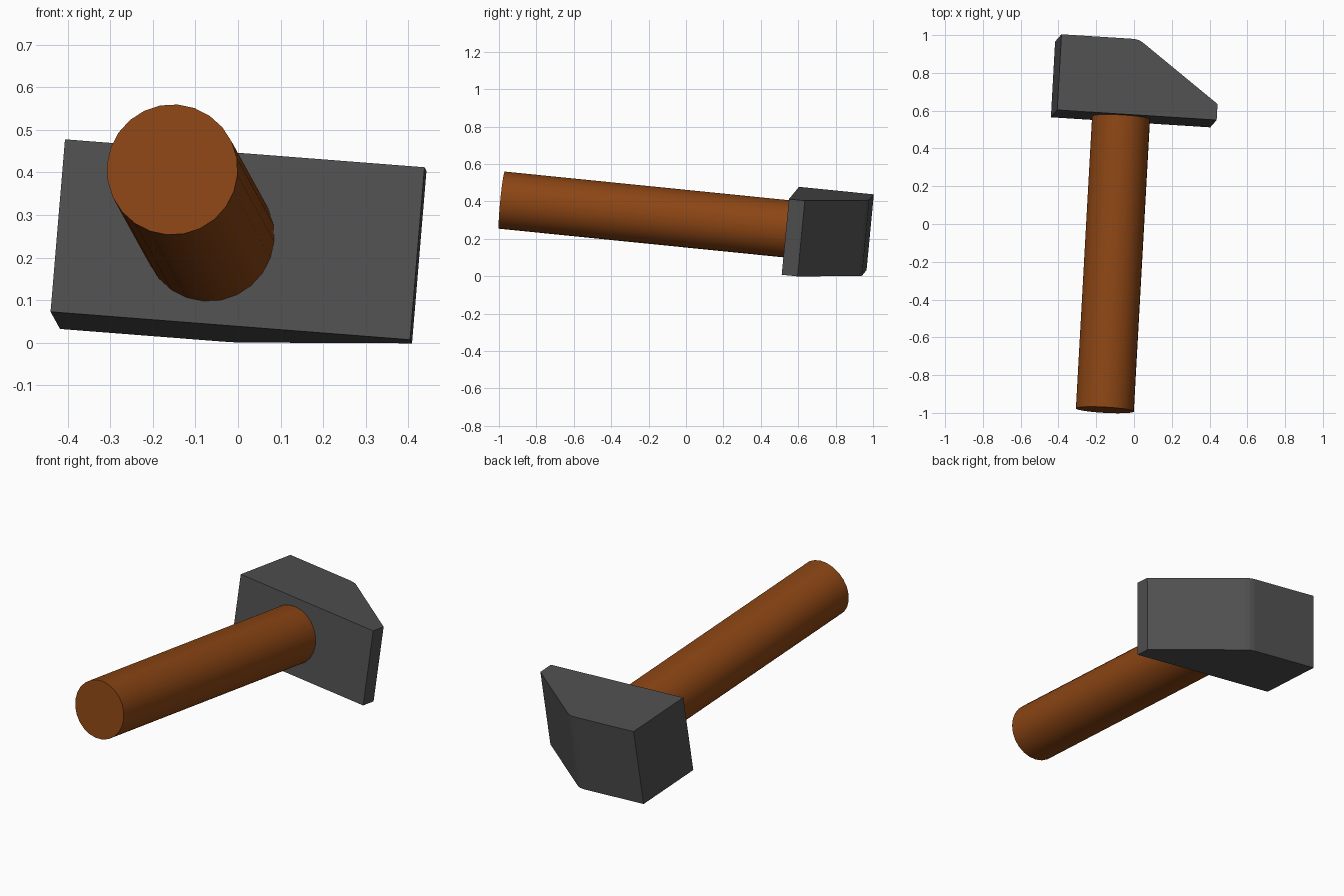
import bpy, bmesh, math
from mathutils import Matrix, Vector

cube = bpy.data.objects.get("Cube")
if cube:
    bpy.data.objects.remove(cube, do_unlink=True)


def material(name, rgb):
    m = bpy.data.materials.new(name)
    m.use_nodes = True
    m.diffuse_color = (*rgb, 1)
    m.node_tree.nodes["Principled BSDF"].inputs["Base Color"].default_value = (*rgb, 1)
    return m


def add_object(name, bm, mat, frame):
    bmesh.ops.recalc_face_normals(bm, faces=bm.faces[:])
    mesh = bpy.data.meshes.new(name)
    bm.to_mesh(mesh)
    bm.free()
    mesh.materials.append(mat)
    obj = bpy.data.objects.new(name, mesh)
    obj.matrix_world = frame
    bpy.context.collection.objects.link(obj)
    return obj


steel = material("dark grey steel", (0.08, 0.08, 0.08))
wood = material("brown wood", (0.26, 0.06, 0.007))

# Tilted frame of the hammer: across the head, along the handle, head height
along = Vector((0.055, 0.993, -0.1)).normalized()
across = Vector((0.994, -0.065, -0.077))
across = (across - along * across.dot(along)).normalized()
up = across.cross(along)
frame = Matrix.Translation((-0.44, 0.565, 0.073)) @ Matrix((across, along, up)).transposed().to_4x4()

# Head: wedge-shaped profile with a softened corner, extruded to its height
profile = [(0, 0), (0.848, 0), (0.848, 0.085), (0.432, 0.388),
           (0.412, 0.398), (0.385, 0.403), (0, 0.403)]
bm = bmesh.new()
face = bm.faces.new([bm.verts.new((x, y, 0)) for x, y in profile])
top = bmesh.ops.extrude_face_region(bm, geom=[face])["geom"]
bmesh.ops.translate(bm, vec=(0, 0, 0.408),
                    verts=[g for g in top if isinstance(g, bmesh.types.BMVert)])
add_object("hammer_head", bm, steel, frame)

# Handle: round bar running into the front of the head
start, end = -1.557, 0.02
bm = bmesh.new()
bmesh.ops.create_cone(bm, cap_ends=True, cap_tris=True, segments=24,
                      radius1=0.154, radius2=0.154, depth=end - start,
                      matrix=Matrix.Translation((0.356, (start + end) / 2, 0.207))
                      @ Matrix.Rotation(math.pi / 2, 4, "X"))
handle = add_object("handle", bm, wood, frame)
bpy.ops.object.select_all(action="DESELECT")
handle.select_set(True)
bpy.context.view_layer.objects.active = handle
bpy.ops.object.shade_smooth_by_angle(angle=math.radians(40))
